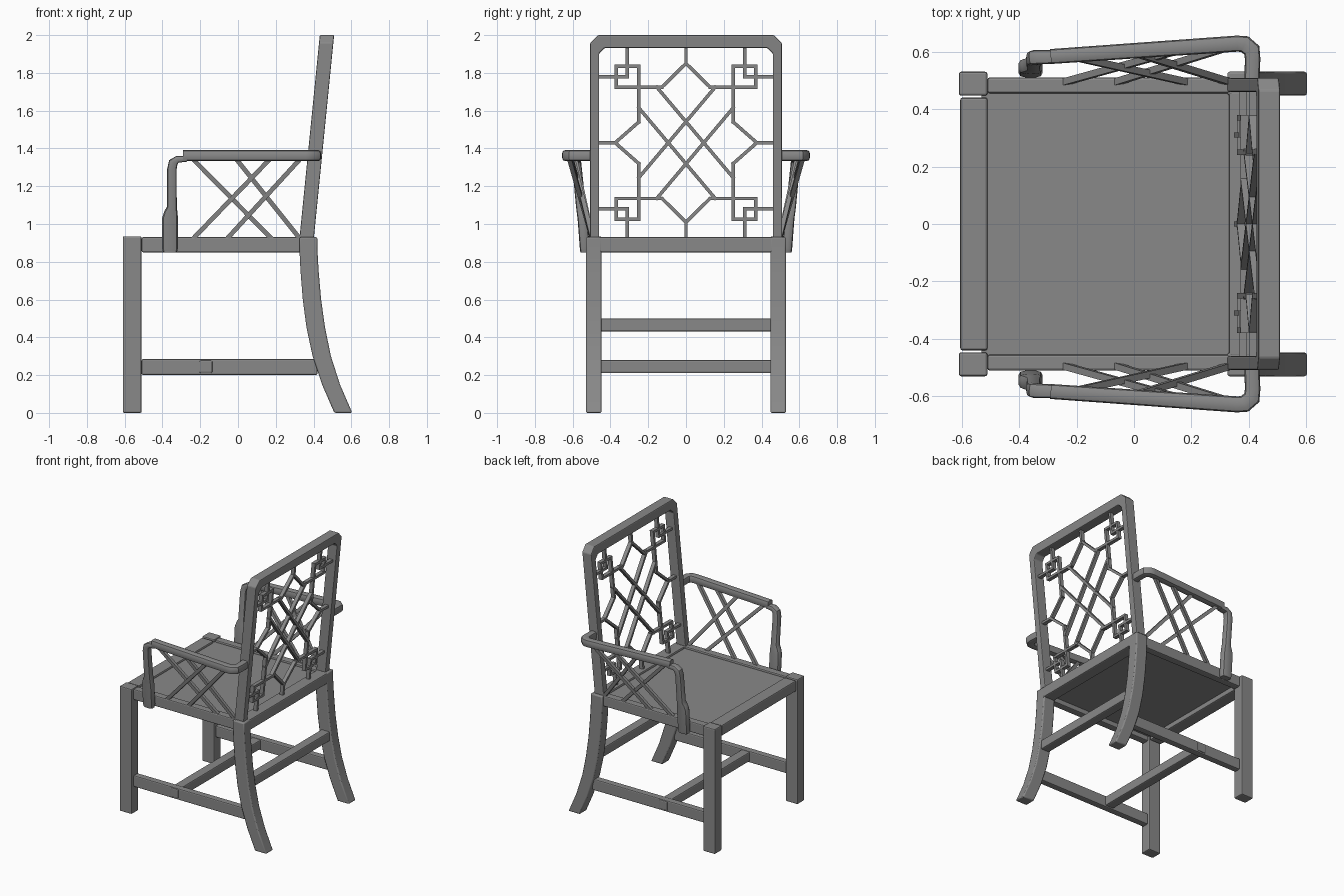
import bpy, bmesh
from math import radians, cos, sin, pi
from mathutils import Vector

cube = bpy.data.objects.get("Cube")
if cube:
    bpy.data.objects.remove(cube, do_unlink=True)

wood = bpy.data.materials.new("grey_wood")
wood.use_nodes = True
GREY = (0.25, 0.25, 0.25, 1)
wood.diffuse_color = GREY
wood.node_tree.nodes["Principled BSDF"].inputs["Base Color"].default_value = GREY


def finish(name, bm, bevel=0.0, smooth=False):
    bmesh.ops.recalc_face_normals(bm, faces=bm.faces)
    mesh = bpy.data.meshes.new(name)
    bm.to_mesh(mesh)
    bm.free()
    mesh.materials.append(wood)
    ob = bpy.data.objects.new(name, mesh)
    bpy.context.collection.objects.link(ob)
    if bevel:
        mod = ob.modifiers.new("soft_edges", 'BEVEL')
        mod.width, mod.segments, mod.limit_method = bevel, 2, 'ANGLE'
    if smooth:
        bpy.ops.object.select_all(action='DESELECT')
        ob.select_set(True)
        bpy.context.view_layer.objects.active = ob
        bpy.ops.object.shade_smooth_by_angle(angle=radians(40))
    return ob


def box(name, x, y, z, bevel=0.008):
    bm = bmesh.new()
    bmesh.ops.create_cube(bm, size=1)
    for v in bm.verts:
        v.co = [(r[0] + r[1]) / 2 + c * (r[1] - r[0]) for r, c in zip((x, y, z), v.co)]
    return finish(name, bm, bevel)


def loft(bm, rings):
    rows = [[bm.verts.new(p) for p in ring] for ring in rings]
    for a, b in zip(rows, rows[1:]):
        for i in range(len(a)):
            j = (i + 1) % len(a)
            bm.faces.new((a[i], a[j], b[j], b[i]))
    bm.faces.new(rows[0])
    bm.faces.new(rows[-1])


def bar(bm, a, b, half_w, depth):
    """Square-ended bar from a to b; depth is the vector of its half depth."""
    a, b = Vector(a), Vector(b)
    w = (b - a).cross(depth).normalized() * half_w
    loft(bm, [[p + w + depth, p - w + depth, p - w - depth, p + w - depth] for p in (a, b)])


def sweep(name, path, ref):
    """Rounded bar; path rows are x, y, z, half width along ref, half width across."""
    pts = [Vector(r[:3]) for r in path]
    rings = []
    for i, (p, r) in enumerate(zip(pts, path)):
        t = pts[min(i + 1, len(pts) - 1)] - pts[max(i - 1, 0)]
        across = t.cross(ref).normalized()
        along = across.cross(t).normalized()
        ring = []
        for k in range(16):
            c, s = cos(2 * pi * k / 16), sin(2 * pi * k / 16)
            f = (c ** 4 + s ** 4) ** -0.25
            ring.append(p + along * (f * c * r[3]) + across * (f * s * r[4]))
        rings.append(ring)
    bm = bmesh.new()
    loft(bm, rings)
    return finish(name, bm, smooth=True)


def span(s, a, b):
    return sorted((s * a, s * b))


# Seat and cross rails
box("seat", (-0.53, 0.36), (-0.47, 0.47), (0.885, 0.915), 0)
box("front_rail", (-0.605, -0.51), (-0.44, 0.44), (0.85, 0.93))
box("back_rail", (0.33, 0.42), (-0.46, 0.46), (0.85, 0.93))
box("back_stretcher", (0.375, 0.445), (-0.46, 0.46), (0.43, 0.50))
box("middle_stretcher", (-0.205, -0.135), (-0.515, 0.515), (0.21, 0.28))

# Rear leg outline as height, front edge, back edge
LEG = [(0, 0.51, 0.605), (0.15, 0.445, 0.54), (0.3, 0.395, 0.492), (0.45, 0.363, 0.461),
       (0.6, 0.343, 0.44), (0.75, 0.331, 0.427), (0.87, 0.325, 0.42), (0.93, 0.325, 0.42)]

for side, s in (("left", 1), ("right", -1)):
    box("front_leg_" + side, (-0.61, -0.51), span(s, 0.447, 0.53), (0, 0.935))
    box("side_rail_" + side, (-0.51, 0.41), span(s, 0.455, 0.51), (0.85, 0.93))
    box("side_stretcher_" + side, (-0.51, 0.42), span(s, 0.46, 0.51), (0.2, 0.285))
    bm = bmesh.new()
    loft(bm, [[(f, s * 0.447, z), (b, s * 0.447, z), (b, s * 0.53, z), (f, s * 0.53, z)]
              for z, f, b in LEG])
    finish("rear_leg_" + side, bm, 0.008, True)

    # Arm support with its elbow, then the arm rest
    sweep("arm_support_" + side,
          [(x, s * y, z, w, d) for x, y, z, w, d in (
              (-0.36, 0.535, 0.85, 0.024, 0.036), (-0.36, 0.536, 0.87, 0.026, 0.042),
              (-0.36, 0.548, 1.03, 0.026, 0.042), (-0.355, 0.552, 1.06, 0.026, 0.036),
              (-0.35, 0.556, 1.09, 0.026, 0.026), (-0.35, 0.576, 1.29, 0.025, 0.025),
              (-0.343, 0.58, 1.325, 0.025, 0.025), (-0.32, 0.581, 1.343, 0.025, 0.019),
              (-0.27, 0.583, 1.345, 0.024, 0.015))], Vector((0, 1, 0)))
    sweep("arm_rest_" + side,
          [(x, s * y, 1.362, 0.029, w) for x, y, w in (
              (-0.29, 0.583, 0.026), (0.36, 0.628, 0.028), (0.385, 0.626, 0.03),
              (0.41, 0.605, 0.03), (0.413, 0.575, 0.027), (0.41, 0.49, 0.026))],
          Vector((0, 0, 1)))

    # Crossed bars under the arm
    bm = bmesh.new()
    for low, high in ((-0.24, 0.17), (-0.06, 0.33), (0.18, -0.24), (0.33, -0.01)):
        bar(bm, (low, s * 0.495, 0.92), (high, s * (0.6 + 0.05 * high), 1.345),
            0.012, Vector((0, 0.012, 0)))
    finish("arm_lattice_" + side, bm)


# Leaning back: positions are given as y, z on its middle plane
def lean(y, z):
    return Vector((0.364 + 0.1 * (z - 0.93), y, z))


def arch(half_y, top, cut):
    half = [(half_y, 0.9), (half_y, top - cut), (half_y - cut, top)]
    return half + [(-y, z) for y, z in reversed(half)]


bm = bmesh.new()
HALF = Vector((0.038, 0, 0))
rings = [[lean(*o) + HALF, lean(*i) + HALF, lean(*i) - HALF, lean(*o) - HALF]
         for o, i in zip(arch(0.508, 2.0, 0.042), arch(0.46, 1.932, 0.03))]
loft(bm, rings)
finish("back_frame", bm, 0.006)

# Back lattice: one quarter of lines, mirrored about the centre
MID = 1.43
QUARTER = [
    [(0, 0.51), (0, 0.42), (0.127, 0.295), (0.25, 0.295), (0.25, 0.11), (0.375, 0), (0.47, 0)],
    [(0.25, 0.295), (0.37, 0.295), (0.37, 0.405), (0.25, 0.405), (0.25, 0.295)],
    [(0.31, 0.51), (0.31, 0.35), (0.47, 0.35)],
]
bm = bmesh.new()
DEPTH = Vector((0.014, 0, 0))


def line(a, b):
    a, b = lean(a[0], MID + a[1]), lean(b[0], MID + b[1])
    ext = (b - a).normalized() * 0.008
    bar(bm, a - ext, b + ext, 0.009, DEPTH)


for sy in (1, -1):
    for sz in (1, -1):
        for path in QUARTER:
            for a, b in zip(path, path[1:]):
                line((sy * a[0], sz * a[1]), (sy * b[0], sz * b[1]))
        # Long diagonals
        line((-0.155 * sy, 0.295 * sz), (0.25 * sy, -0.185 * sz))
finish("back_lattice", bm)
